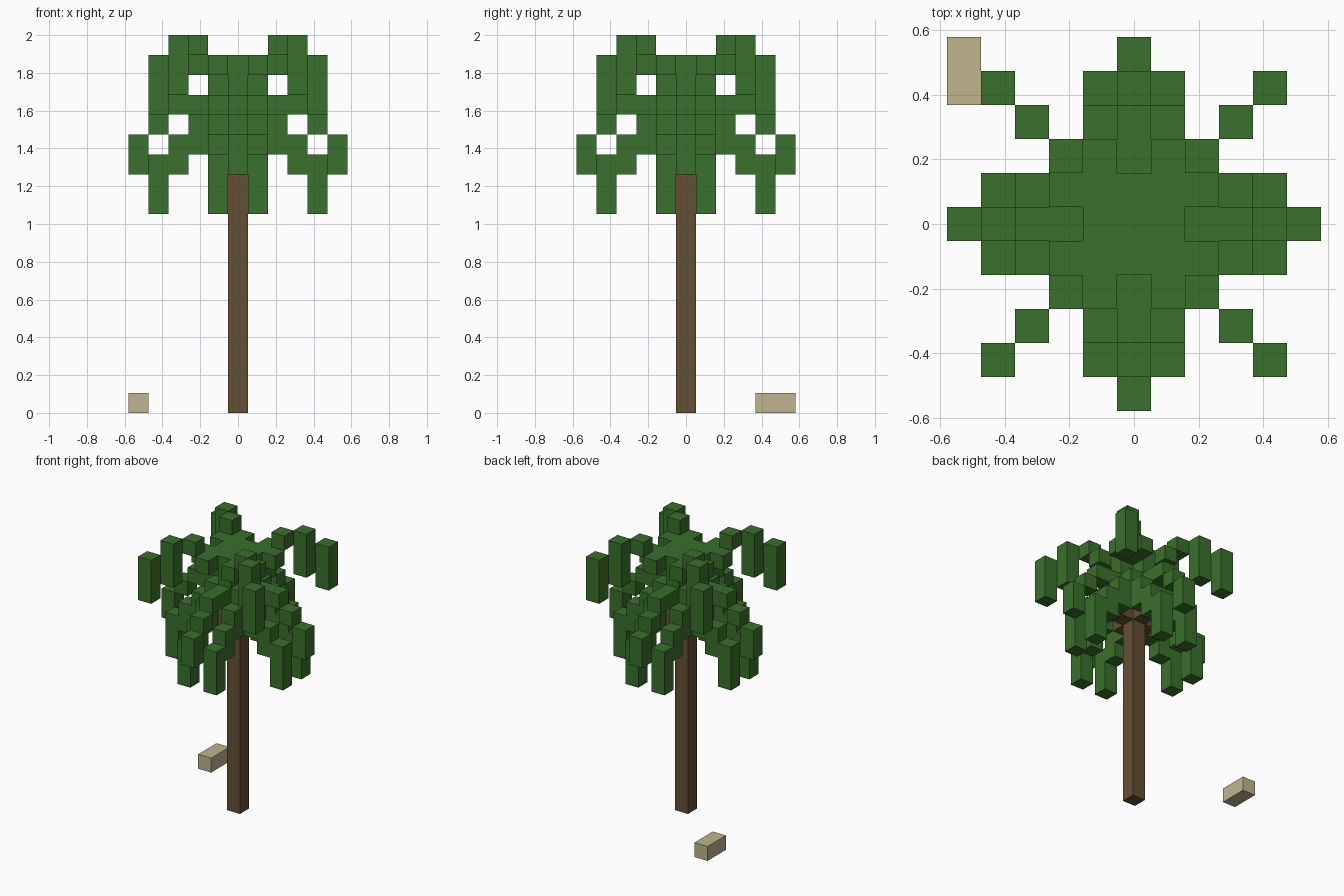
import bpy
import bmesh
from mathutils import Matrix, Vector

U = 2 / 19  # edge of one block

cube = bpy.data.objects.get("Cube")
if cube:
    bpy.data.objects.remove(cube, do_unlink=True)


def material(name, rgb):
    mat = bpy.data.materials.new(name)
    mat.use_nodes = True
    mat.diffuse_color = (*rgb, 1)
    mat.node_tree.nodes["Principled BSDF"].inputs["Base Color"].default_value = (*rgb, 1)
    return mat


LEAF = material("leaf green", (0.042, 0.162, 0.025))
BARK = material("bark brown", (0.13, 0.08, 0.034))
SAND = material("sand stone", (0.52, 0.46, 0.27))


def blocks(name, mat, boxes):
    """Each box is (x, y, z) first block and (x, y, z) last block, in block counts."""
    bm = bmesh.new()
    for first, last in boxes:
        lo = Vector([min(p) for p in zip(first, last)])
        hi = Vector([max(p) for p in zip(first, last)])
        size = hi - lo + Vector((1, 1, 1))
        centre = (lo + hi) / 2 + Vector((0, 0, 0.5))
        bmesh.ops.create_cube(bm, size=1, matrix=Matrix.Translation(centre * U)
                              @ Matrix.Diagonal((*(size * U), 1)))
    mesh = bpy.data.meshes.new(name)
    bm.to_mesh(mesh)
    bm.free()
    mesh.materials.append(mat)
    obj = bpy.data.objects.new(name, mesh)
    bpy.context.collection.objects.link(obj)
    return obj


def turn(x, y, quarter):
    for _ in range(quarter):
        x, y = -y, x
    return x, y


def frond(name, columns, quarter):
    """Each column is (x, y, bottom block, top block)."""
    boxes = []
    for x, y, low, high in columns:
        tx, ty = turn(x, y, quarter)
        boxes.append(((tx, ty, low), (tx, ty, high)))
    blocks(name, LEAF, boxes)


# Trunk with a small cross-shaped head under the leaves
blocks("trunk", BARK, [((0, 0, 0), (0, 0, 12))])
blocks("trunk_head", BARK, [((-1, 0, 13), (1, 0, 13)),
                            ((0, 1, 13), (0, 1, 13)), ((0, -1, 13), (0, -1, 13))])

# Flat crown and the core below it
blocks("crown_plate", LEAF, [((-1, -1, 17), (1, 1, 17))])
blocks("crown_core", LEAF, [((0, 0, 14), (0, 0, 16))])

# Fronds, repeated on the four sides
upper = [(2, 1, 17, 17), (1, 2, 17, 17), (2, 2, 18, 18), (3, 3, 16, 18), (4, 4, 15, 17)]
middle = [(1, 0, 14, 16), (2, 0, 15, 15), (3, 0, 15, 15), (4, 0, 14, 14), (5, 0, 12, 13)]
lower = [(2, 1, 13, 14), (3, 1, 12, 13), (4, 1, 10, 12)]
for q in range(4):
    frond(f"upper_frond_{q + 1}", upper, q)
    frond(f"middle_frond_{q + 1}", middle, q)
    frond(f"lower_frond_{q + 1}_a", [(1, 1, 14, 15)] + lower, q)
    frond(f"lower_frond_{q + 1}_b", [(x, -y, a, b) for x, y, a, b in lower], q)

# Loose stone on the ground
blocks("stone", SAND, [((-5, 4, 0), (-5, 5, 0))])
